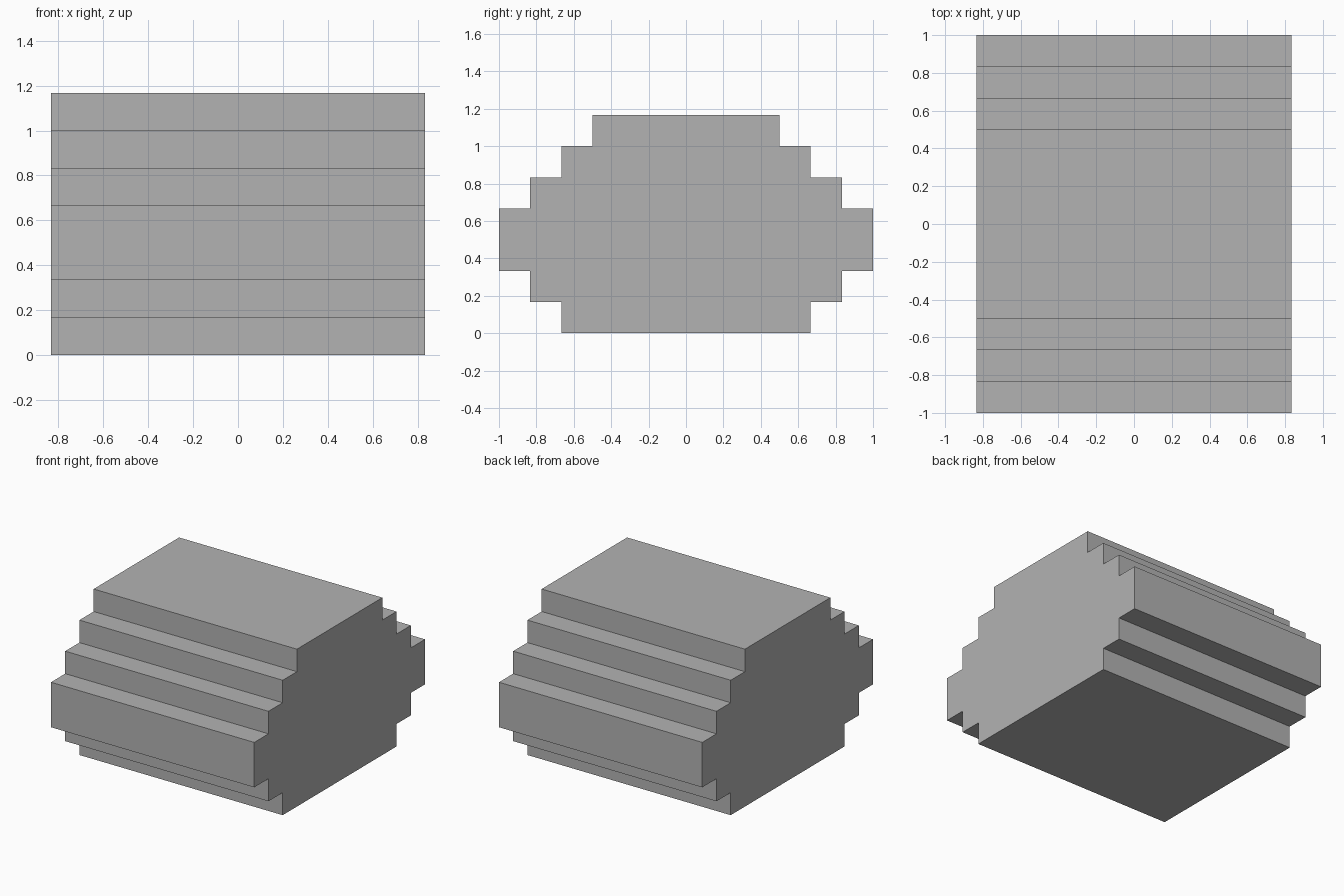
import bpy
import bmesh

cube = bpy.data.objects.get("Cube")
if cube:
    bpy.data.objects.remove(cube, do_unlink=True)

UNIT = 1 / 6          # height and depth of one step
HALF_WIDTH = 5 * UNIT

# Single plain grey
grey = bpy.data.materials.new("plain_grey")
grey.use_nodes = True
colour = (0.45, 0.45, 0.45, 1)
grey.diffuse_color = colour
grey.node_tree.nodes["Principled BSDF"].inputs["Base Color"].default_value = colour

# Half of the stepped outline in step units: (depth, height), bottom to top
half = [(4, 0), (4, 1), (5, 1), (5, 2), (6, 2), (6, 4),
        (5, 4), (5, 5), (4, 5), (4, 6), (3, 6), (3, 7)]
outline = half + [(-y, z) for y, z in reversed(half)]

# Extrude the mirrored outline across the width
bm = bmesh.new()
verts = [bm.verts.new((-HALF_WIDTH, y * UNIT, z * UNIT)) for y, z in outline]
side = bm.faces.new(verts)
extruded = bmesh.ops.extrude_face_region(bm, geom=[side], use_keep_orig=True)
moved = [v for v in extruded["geom"] if isinstance(v, bmesh.types.BMVert)]
bmesh.ops.translate(bm, verts=moved, vec=(2 * HALF_WIDTH, 0, 0))
bmesh.ops.recalc_face_normals(bm, faces=bm.faces)

mesh = bpy.data.meshes.new("stepped_block")
bm.to_mesh(mesh)
bm.free()
mesh.materials.append(grey)
block = bpy.data.objects.new("stepped_block", mesh)
bpy.context.collection.objects.link(block)
